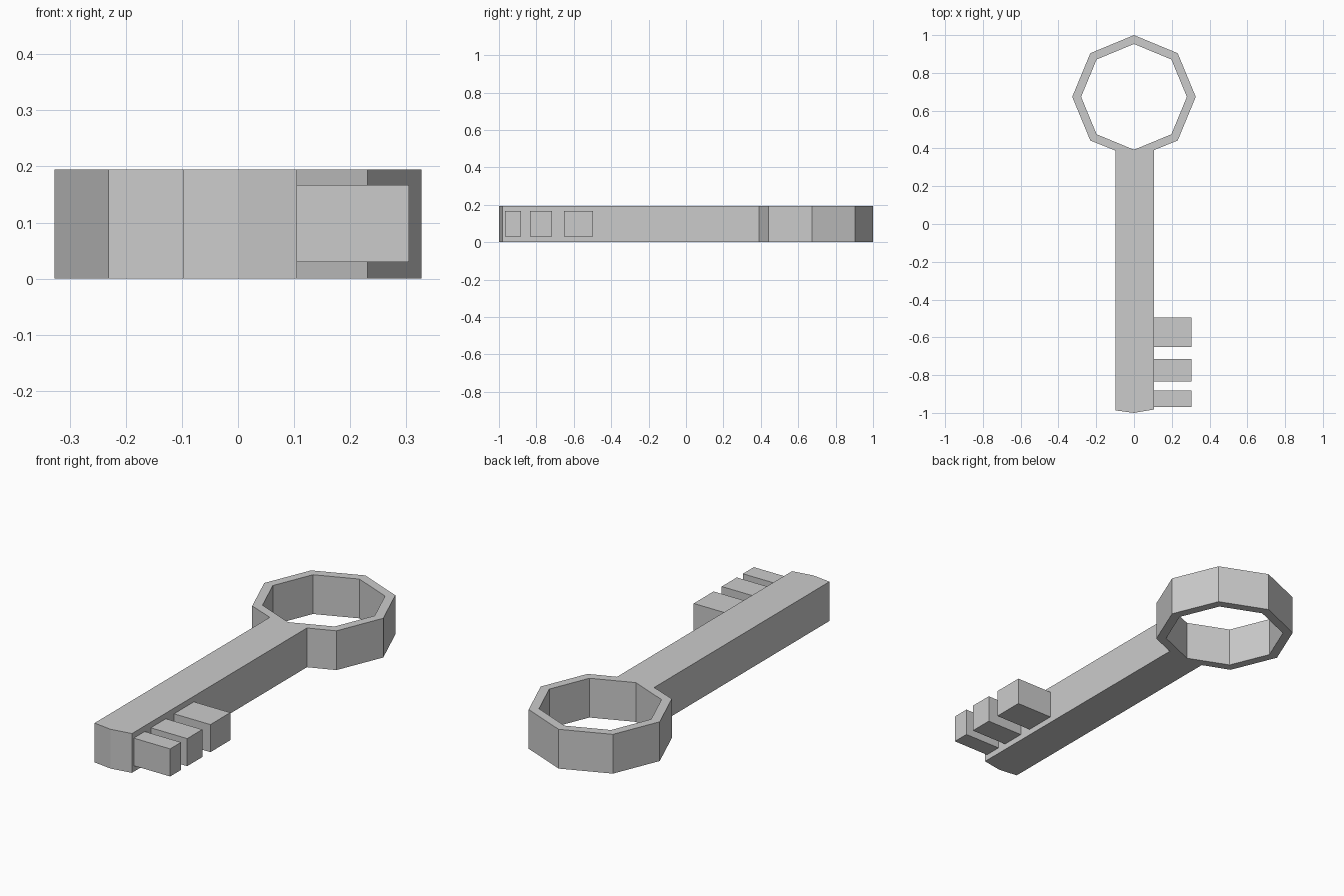
import bpy, bmesh
from math import cos, sin, radians

if "Cube" in bpy.data.objects:
    bpy.data.objects.remove(bpy.data.objects["Cube"])

HEIGHT = 0.195
BOW_Y = 0.673


def octagon(radius, skip=None):
    """Octagon points starting just after the bottom corner."""
    angles = [a for a in range(-45, 315, 45) if a != skip]
    return [(radius * cos(radians(a)), BOW_Y + radius * sin(radians(a))) for a in angles]


def extrude_outline(name, loops, z0, z1):
    """Fill closed loops (outer plus holes) and extrude them upward."""
    bm = bmesh.new()
    edges = []
    for loop in loops:
        vs = [bm.verts.new((x, y, z0)) for x, y in loop]
        edges += [bm.edges.new((vs[i - 1], vs[i])) for i in range(len(vs))]
    bmesh.ops.triangle_fill(bm, use_beauty=True, use_dissolve=False,
                            edges=edges, normal=(0, 0, 1))
    top = bmesh.ops.extrude_face_region(bm, geom=bm.faces[:], use_keep_orig=True)
    verts = [g for g in top["geom"] if isinstance(g, bmesh.types.BMVert)]
    bmesh.ops.translate(bm, verts=verts, vec=(0, 0, z1 - z0))
    bmesh.ops.recalc_face_normals(bm, faces=bm.faces[:])
    mesh = bpy.data.meshes.new(name)
    bm.to_mesh(mesh)
    bm.free()
    obj = bpy.data.objects.new(name, mesh)
    bpy.context.collection.objects.link(obj)
    return obj


# Bow ring and shaft as one outline, with the octagonal hole
shaft = [(-0.097, 0.388), (-0.097, -0.987), (0, -1.0), (0.105, -0.982), (0.105, 0.391)]
extrude_outline("bow_and_shaft", [octagon(0.327, skip=270) + shaft, octagon(0.28)], 0, HEIGHT)

# Three teeth, getting wider toward the bow
for i, (y0, y1) in enumerate([(-0.968, -0.882), (-0.834, -0.716), (-0.652, -0.496)], 1):
    extrude_outline(f"tooth_{i}", [[(0.1, y0), (0.305, y0), (0.305, y1), (0.1, y1)]], 0.03, 0.167)
